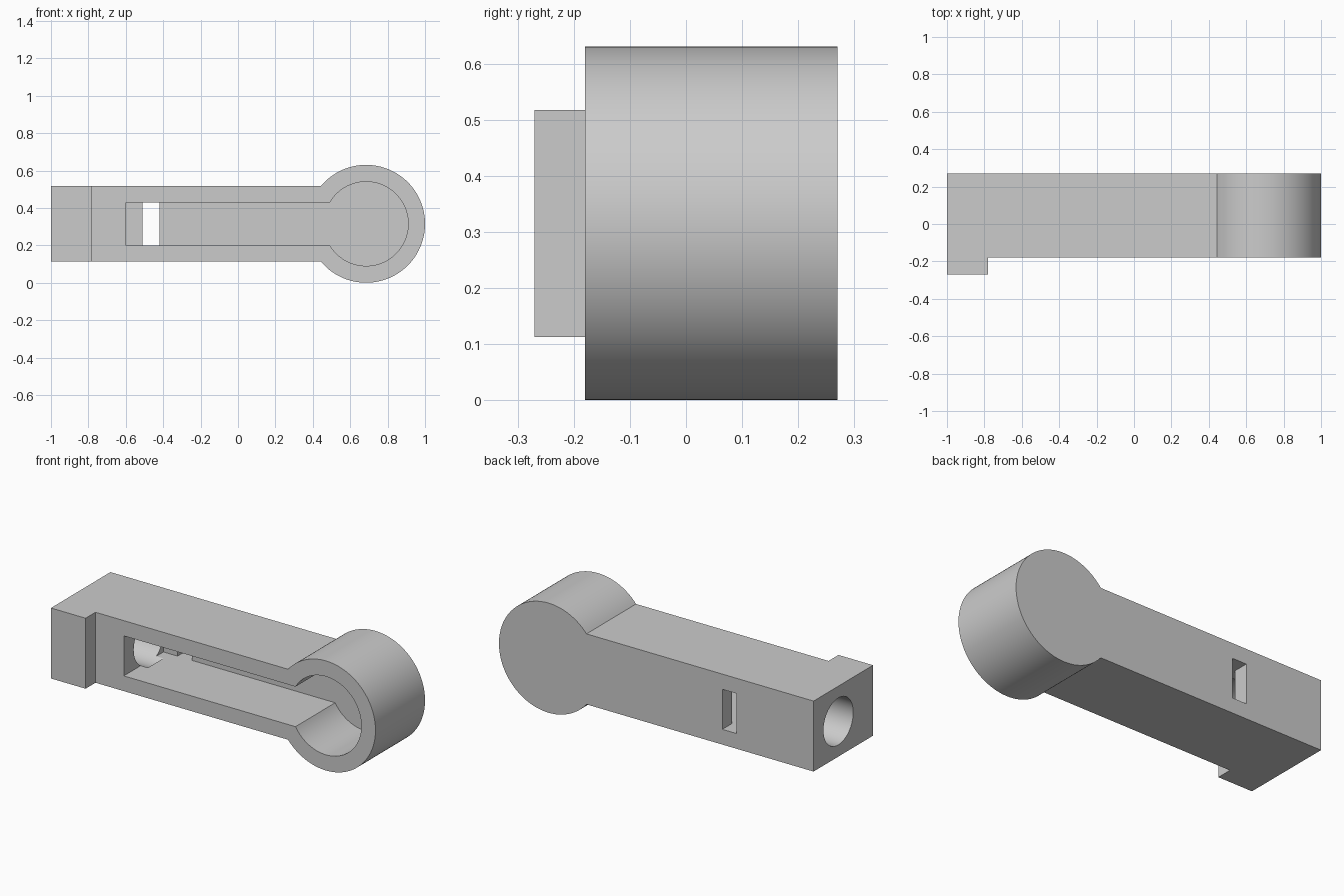
import bpy
import bmesh
from math import asin, cos, sin, pi, radians
from mathutils import Matrix, Vector

if "Cube" in bpy.data.objects:
    bpy.data.objects.remove(bpy.data.objects["Cube"], do_unlink=True)

AXIS_Z = 0.315            # height of the shared centre line
HEAD_X = 0.685            # centre of the round head
BACK, FRONT = 0.27, -0.18

grey = bpy.data.materials.new("plain grey")
grey.use_nodes = True
grey.diffuse_color = (0.6, 0.6, 0.6, 1)
grey.node_tree.nodes["Principled BSDF"].inputs["Base Color"].default_value = (0.6, 0.6, 0.6, 1)


def finish(bm, name):
    bmesh.ops.recalc_face_normals(bm, faces=bm.faces)
    mesh = bpy.data.meshes.new(name)
    bm.to_mesh(mesh)
    bm.free()
    mesh.materials.append(grey)
    obj = bpy.data.objects.new(name, mesh)
    bpy.context.collection.objects.link(obj)
    return obj


def keyhole(name, x_end, half, radius, y0, y1, steps=96):
    """Straight arm ending in a round head, extruded along y."""
    bm = bmesh.new()
    start = pi - asin(half / radius)
    outline = [(x_end, -half), (x_end, half)]
    for i in range(steps + 1):
        a = start - 2 * start * i / steps
        outline.append((HEAD_X + radius * cos(a), radius * sin(a)))
    face = bm.faces.new([bm.verts.new((x, y0, AXIS_Z + z)) for x, z in outline])
    grown = bmesh.ops.extrude_face_region(bm, geom=[face])["geom"]
    moved = [v for v in grown if isinstance(v, bmesh.types.BMVert)]
    bmesh.ops.translate(bm, verts=moved, vec=(0, y1 - y0, 0))
    return finish(bm, name)


def box(name, low, high):
    low, high = Vector(low), Vector(high)
    bm = bmesh.new()
    place = Matrix.Translation((low + high) / 2) @ Matrix.Diagonal((high - low).to_4d())
    bmesh.ops.create_cube(bm, size=1, matrix=place)
    return finish(bm, name)


def bore(name, x0, x1, y, radius):
    bm = bmesh.new()
    place = Matrix.Translation(((x0 + x1) / 2, y, AXIS_Z)) @ Matrix.Rotation(pi / 2, 4, 'Y')
    bmesh.ops.create_cone(bm, cap_ends=True, segments=64, radius1=radius,
                          radius2=radius, depth=x1 - x0, matrix=place)
    return finish(bm, name)


def combine(target, tool, operation):
    tool.hide_render = True
    bpy.context.view_layer.objects.active = target
    mod = target.modifiers.new(tool.name, 'BOOLEAN')
    mod.operation = operation
    mod.solver = 'EXACT'
    mod.object = tool
    bpy.ops.object.modifier_apply(modifier=mod.name)
    bpy.data.objects.remove(tool, do_unlink=True)


# Outer shell: arm and round head
half = 0.2025
body = keyhole("housing", -1, half, 0.315, FRONT, BACK)

# Raised end tab on the front
combine(body, box("end_tab", (-1, -0.27, AXIS_Z - half),
                  (-0.78, FRONT, AXIS_Z + half)), 'UNION')

# Open cavity, leaving a back wall
combine(body, keyhole("cavity", -0.6, 0.115, 0.225, FRONT - 0.1, 0.18), 'DIFFERENCE')

# Window through the back wall
combine(body, box("back_window", (-0.51, 0.1, AXIS_Z - 0.115),
                  (-0.42, 0.4, AXIS_Z + 0.115)), 'DIFFERENCE')

# Round bore from the end into the cavity
combine(body, bore("end_bore", -1.1, -0.555, 0.045, 0.135), 'DIFFERENCE')

# Smooth round walls, crisp corners
bpy.ops.object.select_all(action='DESELECT')
body.select_set(True)
bpy.context.view_layer.objects.active = body
bpy.ops.object.shade_smooth_by_angle(angle=radians(25))
